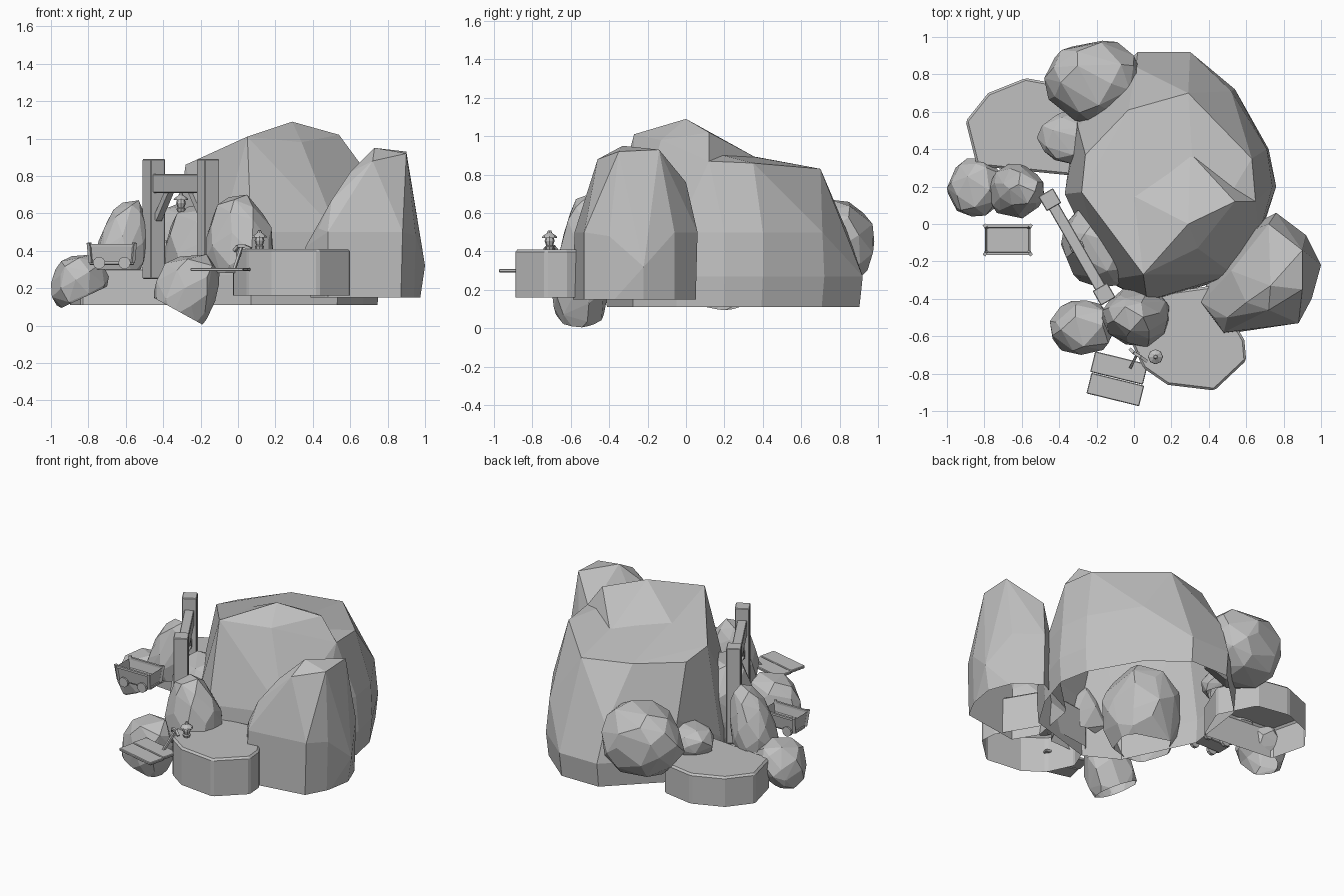
import bpy, bmesh, math, random
from mathutils import Vector, Matrix

old_cube = bpy.data.objects.get("Cube")
if old_cube:
    bpy.data.objects.remove(old_cube, do_unlink=True)

stone = bpy.data.materials.new("plain grey")
stone.use_nodes = True
GREY = (0.53, 0.53, 0.53, 1)
stone.diffuse_color = GREY
stone.node_tree.nodes["Principled BSDF"].inputs["Base Color"].default_value = GREY
DOWN = Vector((0, 0, -1))


def finish(name, bm, matrix=None, bevel=0):
    """Turn a bmesh into a named, flat shaded object."""
    bmesh.ops.recalc_face_normals(bm, faces=bm.faces)
    mesh = bpy.data.meshes.new(name)
    bm.to_mesh(mesh)
    bm.free()
    mesh.materials.append(stone)
    obj = bpy.data.objects.new(name, mesh)
    bpy.context.collection.objects.link(obj)
    if matrix:
        obj.matrix_world = matrix
    if bevel:
        modifier = obj.modifiers.new("soft edge", "BEVEL")
        modifier.width = bevel
        modifier.segments = 1
    return obj


def hull(name, points, base=None, facing=DOWN):
    """Faceted convex rock; everything past the base plane is cut off and left open."""
    bm = bmesh.new()
    for point in points:
        bm.verts.new(point)
    result = bmesh.ops.convex_hull(bm, input=bm.verts)
    unused = {g for g in result["geom_interior"] if isinstance(g, bmesh.types.BMVert)}
    bmesh.ops.delete(bm, geom=list(unused), context="VERTS")
    bmesh.ops.dissolve_limit(bm, angle_limit=math.radians(4), verts=bm.verts, edges=bm.edges)
    if base:
        bmesh.ops.bisect_plane(bm, geom=bm.verts[:] + bm.edges[:] + bm.faces[:],
                               plane_co=base, plane_no=facing, clear_outer=True)
    return finish(name, bm)


def boulder(name, low, high, seed, count=34, taper=0.0, lean=0.0, base=None, facing=DOWN):
    """Random faceted boulder filling a bounding box; taper narrows its top."""
    rng = random.Random(seed)
    raw = []
    for i in range(count):
        z = 1 - 2 * (i + 0.5) / count
        turn = i * math.pi * (3 - math.sqrt(5)) + rng.uniform(-0.3, 0.3)
        ring = (1 - z * z) ** 0.33 * (1 - taper * z) * rng.uniform(0.9, 1)
        raw.append(Vector((ring * math.cos(turn) + lean * z, ring * math.sin(turn), z)))
    fitted = [Vector() for _ in raw]
    for axis in range(3):
        values = [p[axis] for p in raw]
        span = max(values) - min(values)
        for new, value in zip(fitted, values):
            share = (value - min(values)) / span
            new[axis] = low[axis] + share * (high[axis] - low[axis])
    return hull(name, fitted, base, facing)


def box(name, size, place, turn=0.0, bevel=0.004):
    bm = bmesh.new()
    bmesh.ops.create_cube(bm, size=1, matrix=Matrix.Diagonal((*size, 1)))
    matrix = Matrix.Translation(place) @ Matrix.Rotation(turn, 4, "Z")
    return finish(name, bm, matrix, bevel)


def bar(name, start, end, width, depth):
    """Square bar between two points."""
    start, end = Vector(start), Vector(end)
    bm = bmesh.new()
    bmesh.ops.create_cube(bm, size=1, matrix=Matrix.Diagonal((width, depth, (end - start).length, 1)))
    turn = (end - start).to_track_quat("Z", "Y").to_matrix().to_4x4()
    return finish(name, bm, Matrix.Translation((start + end) / 2) @ turn)


def slab(name, outline, bottom, top):
    """Flat topped block, open underneath."""
    bm = bmesh.new()
    lower = [bm.verts.new((x, y, bottom)) for x, y in outline]
    upper = [bm.verts.new((x, y, top)) for x, y in outline]
    bm.faces.new(upper)
    for i in range(len(outline)):
        bm.faces.new((lower[i - 1], lower[i], upper[i], upper[i - 1]))
    return finish(name, bm, bevel=.012)


def lathe(name, profile, place, sides=8, tilt=None):
    """Closed turned shape from (radius, height) pairs."""
    bm = bmesh.new()
    rings = [[bm.verts.new((r * math.cos(a), r * math.sin(a), z))
              for a in (math.tau * i / sides for i in range(sides))] for r, z in profile]
    for lower, upper in zip(rings, rings[1:]):
        for i in range(sides):
            j = (i + 1) % sides
            bm.faces.new((lower[i], lower[j], upper[j], upper[i]))
    bm.faces.new(rings[0])
    bm.faces.new(rings[-1])
    return finish(name, bm, Matrix.Translation(place) @ (tilt or Matrix()))


# Mountain shell, open underneath
crown = [(.05, -.27, 1.01), (.34, -.13, .98), (.47, -.04, .88), (.65, .12, .87), (.63, .35, .86),
         (.29, .7, .83), (-.03, .61, .84), (-.26, .37, .82), (-.28, .17, .86)]
waist = [(-.3, .12), (.07, -.41), (.53, -.27), (.67, -.05), (.74, .2), (.71, .4),
         (.52, .71), (.29, .84), (.01, .84), (-.3, .52)]
foot = [(-.34, .33), (-.37, .16), (-.15, -.3), (.07, -.42), (.54, -.28), (.68, -.05),
        (.76, .2), (.72, .4), (.54, .72), (.3, .92), (.02, .92), (-.31, .6)]
hull("mountain", crown + [(x, y, .5) for x, y in waist] + [(x, y, .27) for x, y in foot]
     + [(x * .98, y * .98, .1) for x, y in foot], (0, 0, .11))

# Ridge along the front of the summit
ridge = crown[:4] + [(.29, 0, 1.09), (.54, .12, 1.02), (.3, .38, .88), (-.1, .2, .87), (.25, 0, .75)]
hull("mountain_peak", ridge, (0, 0, .82))

# Rock mass filling the cave mouth
boulder("cave_rock", (-.39, -.34, .05), (.08, .13, .65), 11, 46, base=(0, 0, .12))

# Right crag
crag = [(.73, -.33, .95), (.9, -.14, .93), (.9, -.35, .92), (.72, -.46, .88), (.6, -.42, .82), (.52, -.25, .68),
        (.72, 0, .76), (.76, .06, .5), (.95, -.4, .48), (.92, -.06, .5), (1, -.22, .32),
        (.36, -.42, .42), (.43, -.5, .52), (.5, -.5, .67), (.48, -.58, .5), (.88, -.53, .5)]
rim = [(.76, .05), (.91, -.06), (.97, -.22), (.94, -.4), (.87, -.53), (.48, -.59), (.39, -.44), (.45, -.1)]
hull("right_crag", crag + [(x, y, .12) for x, y in rim], (0, 0, .15))

# Loose boulders
boulder("back_boulder", (-.48, .53, .22), (.05, .98, .67), 3, 40, .05)
boulder("pond_boulder", (-.52, .32, .26), (-.2, .6, .46), 5, base=(0, 0, .3))
boulder("tall_left_boulder", (-.79, .03, .2), (-.48, .32, .67), 7, 38, .25, .35, (0, 0, .3))
boulder("low_left_boulder", (-1, .04, .08), (-.69, .35, .38), 4, 34, 0, .1,
        (-.9, .2, .115), Vector((.42, 0, -.9)))
boulder("tall_front_boulder", (-.17, -.66, .2), (.19, -.34, .7), 9, 38, .25, -.1, (0, 0, .28))
boulder("low_front_boulder", (-.45, -.7, -.06), (-.1, -.41, .38), 6, 38, -.1, .25,
        (-.29, -.55, .06), Vector((-.48, 0, -.87)))

# Flat topped slabs
slab("front_slab", [(-.03, -.6), (.05, -.77), (.18, -.86), (.43, -.89), (.6, -.73),
                    (.59, -.62), (.42, -.33), (.06, -.38)], .16, .41)
slab("back_slab", [(-.9, .55), (-.78, .7), (-.58, .78), (-.36, .74), (-.24, .5),
                   (-.34, .26), (-.84, .31)], .11, .31)

# Timber gate
gate_left, gate_right = Vector((-.45, .13, 0)), Vector((-.16, -.375, 0))
gate_mid = (gate_left + gate_right) / 2
across = (gate_right - gate_left).normalized()
up = Vector((0, 0, 1))
heading = math.atan2(across.y, across.x)
for name, foot_point, side in (("left", gate_left, 1), ("right", gate_right, -1)):
    box(name + "_gate_post", (.09, .09, .64), foot_point + up * .57, heading)
    inner = foot_point + across * side * .04
    bar(name + "_gate_brace", inner + up * .57, inner + across * side * .13 + up * .72, .035, .035)
box("gate_beam", ((gate_right - gate_left).length, .06, .1), gate_mid + up * .76, heading)


# Lanterns: foot, glass, cap and hook
def lantern(name, place):
    lathe(name, [(.02, 0), (.025, .015), (.018, .02), (.026, .045), (.022, .06),
                 (.04, .06), (.036, .07), (.014, .085), (.008, .1)], place)


lantern("hanging_lantern", gate_mid + up * .61)
lantern("slab_lantern", (.115, -.71, .41))

# Floating planks
for name, x, y in (("rear_plank", -.08, -.77), ("front_plank", -.1, -.885)):
    box(name, (.29, .113, .018), (x, y, .3), -.24)

# Pickaxe
bar("pick_handle", (-.02, -.77, .3), (.02, -.69, .42), .014, .014)
tips = [Vector(p) for p in ((-.02, -.67, .4), (.0, -.69, .425), (.035, -.71, .425), (.07, -.735, .41))]
for i, (start, end) in enumerate(zip(tips, tips[1:])):
    bar("pick_head_%d" % i, start, end, .016, .016)

# Mine cart: open flared tub on a frame
cart = Vector((-.675, -.085, 0))
bm = bmesh.new()
bmesh.ops.create_cube(bm, size=1, matrix=Matrix.Translation((0, 0, .385)) @ Matrix.Diagonal((.23, .125, .09, 1)))
for vert in bm.verts:
    if vert.co.z > .4:
        vert.co.x *= 1.06
        vert.co.y *= 1.2
bm.normal_update()
top_face = [f for f in bm.faces if f.normal.z > .9]
bmesh.ops.inset_region(bm, faces=top_face, thickness=.015)
bmesh.ops.translate(bm, verts=top_face[0].verts, vec=(0, 0, -.06))
finish("cart_tub", bm, Matrix.Translation(cart))
box("cart_frame", (.24, .1, .02), cart + up * .335)
lying = Matrix.Rotation(math.pi / 2, 4, "X")
for sx in (-1, 1):
    for sy in (-1, 1):
        label = ("left" if sx > 0 else "right") + ("_back" if sy > 0 else "_front")
        lathe("cart_wheel_" + label, [(.033, -.01), (.033, .01)],
              cart + Vector((sx * .068, sy * .065, .335)), 10, lying)
        bar("cart_corner_" + label, cart + Vector((sx * .112, sy * .06, .335)),
            cart + Vector((sx * .122, sy * .076, .443)), .018, .018)
for sy in (-1, 1):
    bar("cart_rail_%s" % ("back" if sy > 0 else "front"), cart + Vector((-.12, sy * .074, .43)),
        cart + Vector((.12, sy * .074, .43)), .014, .014)
